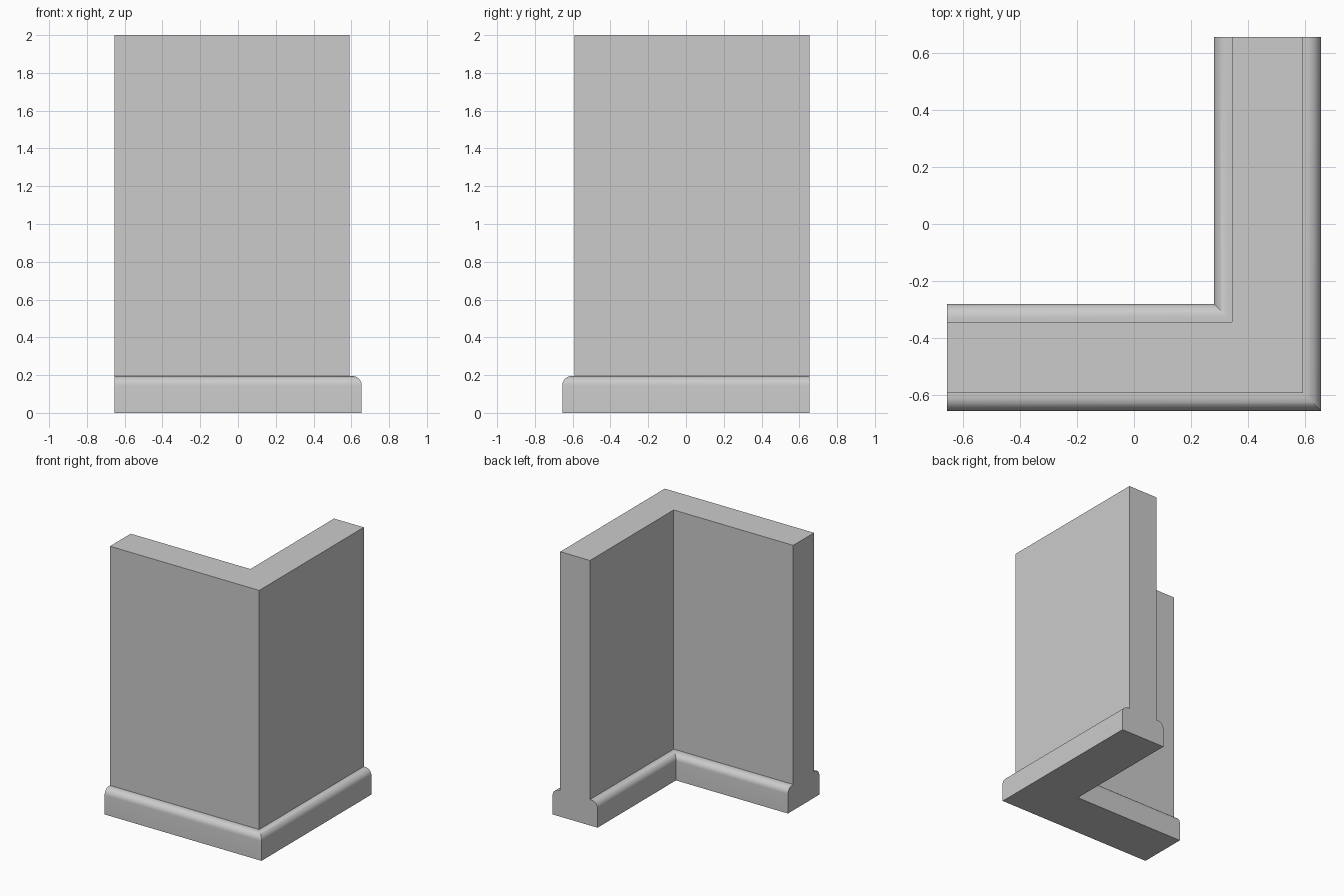
import bpy, bmesh
from math import sin, cos, pi

if "Cube" in bpy.data.objects:
    bpy.data.objects.remove(bpy.data.objects["Cube"])

END = 0.655                 # outer extent of both legs
BASE, WALL = 0.1875, 0.124  # half thicknesses
MID = END - BASE            # centre line of each leg
BASE_H, TOP, R = 0.195, 2.0, 0.05

# Half of the cross-section: skirting, rounded shoulder, wall
half = [(BASE, 0.0)]
for i in range(9):
    a = i / 8 * pi / 2
    half.append((BASE - R + R * cos(a), BASE_H - R + R * sin(a)))
half += [(WALL, BASE_H), (WALL, TOP)]
profile = half + [(-o, z) for o, z in reversed(half)]

# Sweep the section along the L-shaped path with a mitred corner
bm = bmesh.new()
rings = [
    [bm.verts.new((-END, -MID - o, z)) for o, z in profile],
    [bm.verts.new((MID + o, -MID - o, z)) for o, z in profile],
    [bm.verts.new((MID + o, END, z)) for o, z in profile],
]
n = len(profile)
for a, b in zip(rings, rings[1:]):
    for i in range(n):
        j = (i + 1) % n
        bm.faces.new((a[i], a[j], b[j], b[i]))

# End caps
bm.faces.new(rings[0])
bm.faces.new(rings[-1][::-1])
bmesh.ops.recalc_face_normals(bm, faces=bm.faces)

mesh = bpy.data.meshes.new("corner_wall")
bm.to_mesh(mesh)
bm.free()
wall = bpy.data.objects.new("corner_wall", mesh)
bpy.context.collection.objects.link(wall)

# Smooth the rounded shoulder, keep the corners crisp
bpy.context.view_layer.objects.active = wall
wall.select_set(True)
bpy.ops.object.shade_smooth_by_angle(angle=pi / 6)
